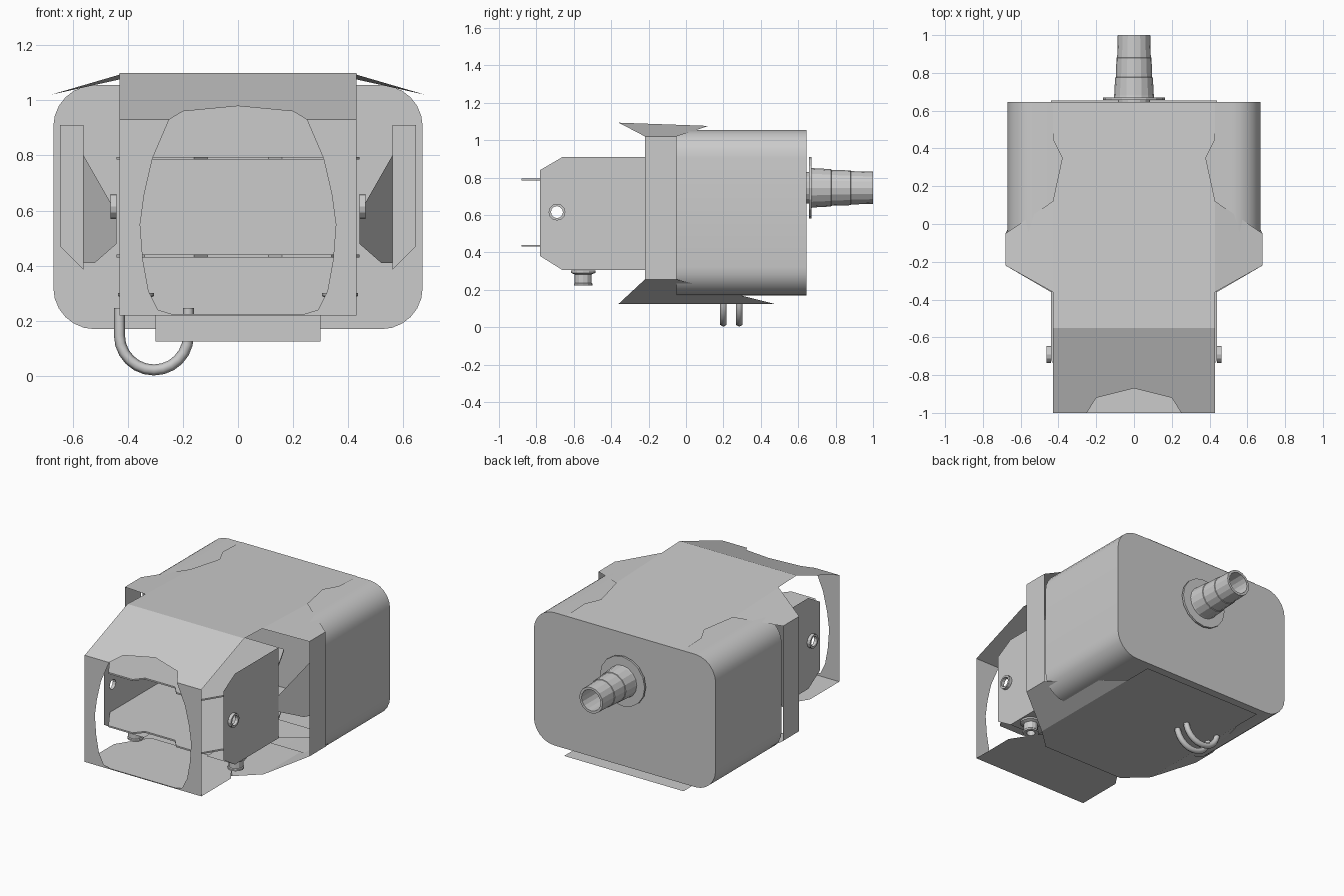
import bpy, bmesh, math
from mathutils import Matrix, Vector

if "Cube" in bpy.data.objects:
    bpy.data.objects.remove(bpy.data.objects["Cube"])


def finish(name, bm, mirror=False, smooth=False):
    bmesh.ops.remove_doubles(bm, verts=bm.verts, dist=0.0005)
    bmesh.ops.recalc_face_normals(bm, faces=bm.faces)
    me = bpy.data.meshes.new(name)
    bm.to_mesh(me)
    bm.free()
    ob = bpy.data.objects.new(name, me)
    bpy.context.collection.objects.link(ob)
    if mirror:
        mod = ob.modifiers.new("mirror", 'MIRROR')
        mod.use_clip = True
    if smooth:
        bpy.ops.object.select_all(action='DESELECT')
        ob.select_set(True)
        bpy.context.view_layer.objects.active = ob
        bpy.ops.object.shade_smooth_by_angle(angle=math.radians(35))
    return ob


def sheet(name, polys, mirror=True):
    """Thin folded sheet from polygons of 3D points (right half, mirrored)."""
    bm = bmesh.new()
    for p in polys:
        bm.faces.new([bm.verts.new(v) for v in p])
    return finish(name, bm, mirror)


def lathe(name, profile, origin, axis, n=16, closed=True, smooth=False):
    """Revolve (radius, distance) pairs about an axis."""
    rot = Vector((0, 0, 1)).rotation_difference(Vector(axis)).to_matrix().to_4x4()
    mat = Matrix.Translation(origin) @ rot
    bm = bmesh.new()
    rings = [[bm.verts.new(mat @ Vector((r * math.cos(2 * math.pi * i / n),
                                         r * math.sin(2 * math.pi * i / n), t)))
              for i in range(n)] for r, t in profile]
    pairs = list(zip(rings, rings[1:]))
    if closed:
        pairs.append((rings[-1], rings[0]))
    for a, b in pairs:
        for i in range(n):
            j = (i + 1) % n
            bm.faces.new((a[i], a[j], b[j], b[i]))
    return finish(name, bm, smooth=smooth)


def top_z(y):
    """Height of the cover's roof line along y."""
    return 0.93 + (y + 1) * 0.378 if y < -0.55 else 1.10 - (y + 0.55) * 0.036


# Rear housing: rounded box, open at the front
bm = bmesh.new()
outline = []
r = 0.15
for cx, cz, a0 in ((0.52, 0.905, 0), (-0.52, 0.905, 90), (-0.52, 0.32, 180), (0.52, 0.32, 270)):
    for k in range(7):
        a = math.radians(a0 + 15 * k)
        outline.append((cx + r * math.cos(a), cz + r * math.sin(a)))
front = [bm.verts.new((x, -0.05, z)) for x, z in outline]
back = [bm.verts.new((x, 0.645, z)) for x, z in outline]
for i in range(len(outline)):
    j = (i + 1) % len(outline)
    bm.faces.new((front[i], front[j], back[j], back[i]))
bm.faces.new(back)
finish("rear_housing", bm, smooth=True)

# Cover front frame with the large opening
frame = [(0, .22), (.43, .22), (.43, .93), (.25, .93), (.31, .79), (.34, .66),
         (.355, .55), (.345, .42), (.325, .31), (.29, .24), (.24, .225), (0, .225)]
sheet("cover_front_frame", [[(x, -1, z) for x, z in frame]])

# Cover roof: sloped visor, flat top and the side wings
visor = [(0, -.87), (.2, -.92), (.25, -1), (.43, -1), (.43, -.55), (0, -.55)]
roof = [(0, -.55), (.43, -.55), (.43, -.36), (.43, .12), (.38, .35), (.43, .45), (.43, .645), (0, .645)]
sheet("cover_roof", [
    [(x, y, top_z(y)) for x, y in visor],
    [(x, y, top_z(y)) for x, y in roof],
    [(.43, -.36, top_z(-.36)), (.68, -.22, 1.02), (.68, -.05, 1.02), (.43, .12, top_z(.12))]])

# Side bands joining roof to floor
sheet("cover_side_band", [[(.68, -.22, .255), (.68, -.05, .255), (.68, -.05, 1.02), (.68, -.22, 1.02)]])

# Stepped floor with lower wings
sheet("cover_floor", [
    [(0, -1, .22), (.43, -1, .22), (.43, -.69, .22), (.30, -.49, .22), (0, -.49, .22)],
    [(0, -.49, .22), (.30, -.49, .22), (.30, -.49, .125), (0, -.49, .125)],
    [(0, -.49, .125), (.30, -.49, .125), (.44, -.36, .125), (.44, .47, .125), (.44, .655, .125), (0, .655, .125)],
    [(.44, -.36, .125), (.68, -.22, .255), (.68, -.05, .255), (.44, .47, .125)]])

# Inner side plates with a round hole
bm = bmesh.new()
plate = [(-.78, .38), (-.66, .305), (-.2, .305), (-.2, .91), (-.66, .91), (-.78, .84)]
hole = [(-.69 + .033 * math.cos(math.pi * k / 8), .615 + .033 * math.sin(math.pi * k / 8)) for k in range(16)]
edges = []
for loop in (plate, hole):
    vs = [bm.verts.new((.44, y, z)) for y, z in loop]
    edges += [bm.edges.new((vs[i - 1], vs[i])) for i in range(len(vs))]
bmesh.ops.triangle_fill(bm, use_beauty=True, edges=edges)
finish("side_plate", bm, mirror=True)

# Brackets: outward webs behind the side plates and inward feet below them
sheet("side_bracket", [
    [(.44, -.2, .48), (.52, -.05, .41), (.56, .02, .41), (.56, .02, .80), (.44, -.2, .59)],
    [(.56, .02, .385), (.645, .02, .47), (.645, .02, .91), (.56, .02, .91)],
    [(.23, -.66, .305), (.44, -.66, .305), (.44, -.2, .305), (.64, -.05, .305), (.64, .02, .305), (.23, .02, .305)]])

# Two shelves between the side plates
for label, z in (("upper", .79), ("lower", .435)):
    bm = bmesh.new()
    pts = [(-.44, -.72), (-.34, -.88), (-.16, -.88), (-.11, -.82), (.11, -.82), (.16, -.88),
           (.34, -.88), (.44, -.72), (.44, -.2), (.34, 0), (-.34, 0), (-.44, -.2)]
    f = bm.faces.new([bm.verts.new((x, y, z - .005)) for x, y in pts])
    ext = bmesh.ops.extrude_face_region(bm, geom=[f])
    up = [v for v in ext["geom"] if isinstance(v, bmesh.types.BMVert)]
    bmesh.ops.translate(bm, verts=up, vec=(0, 0, .01))
    finish(label + "_shelf", bm)

# Side bushings and bottom bolts
for side, s in (("left", -1), ("right", 1)):
    lathe(side + "_bushing", [(.032, 0), (.045, 0), (.045, .022), (.032, .022)],
          (s * .44, -.69, .615), (s, 0, 0), n=12)
    lathe(side + "_bottom_bolt", [(.028, 0), (.065, 0), (.065, .012), (.045, .02), (.045, .065),
                                  (.05, .07), (.05, .08), (.028, .08)],
          (s * .37, -.55, .302), (0, 0, -1), n=12)

# Rear hose nozzle with collar and stepped tube
lathe("hose_nozzle", [(.085, 0), (.085, .012), (.165, .012), (.165, .026), (.107, .026), (.105, .035),
                      (.100, .13), (.096, .132), (.093, .235), (.089, .237), (.086, .355),
                      (.070, .355), (.070, .05)],
      (0, .645, .745), (0, 1, 0), n=16, closed=False)
lathe("nozzle_inner_end", [(.070, 0), (.0005, 0)], (0, .695, .745), (0, 1, 0), n=16, closed=False)

# Two U-shaped loops under the floor
path = [(-.125, .10)] + [(-.125 * math.cos(math.pi * k / 12), -.125 * math.sin(math.pi * k / 12))
                         for k in range(13)] + [(.125, .10)]
for label, y in (("front", .20), ("rear", .285)):
    cu = bpy.data.curves.new(label + "_loop", 'CURVE')
    cu.dimensions = '3D'
    cu.bevel_depth = .02
    cu.bevel_resolution = 1
    cu.use_fill_caps = True
    sp = cu.splines.new('POLY')
    sp.points.add(len(path) - 1)
    for p, (x, z) in zip(sp.points, path):
        p.co = (x - .305, y, z + .147, 1)
    ob = bpy.data.objects.new(label + "_loop", cu)
    bpy.context.collection.objects.link(ob)
